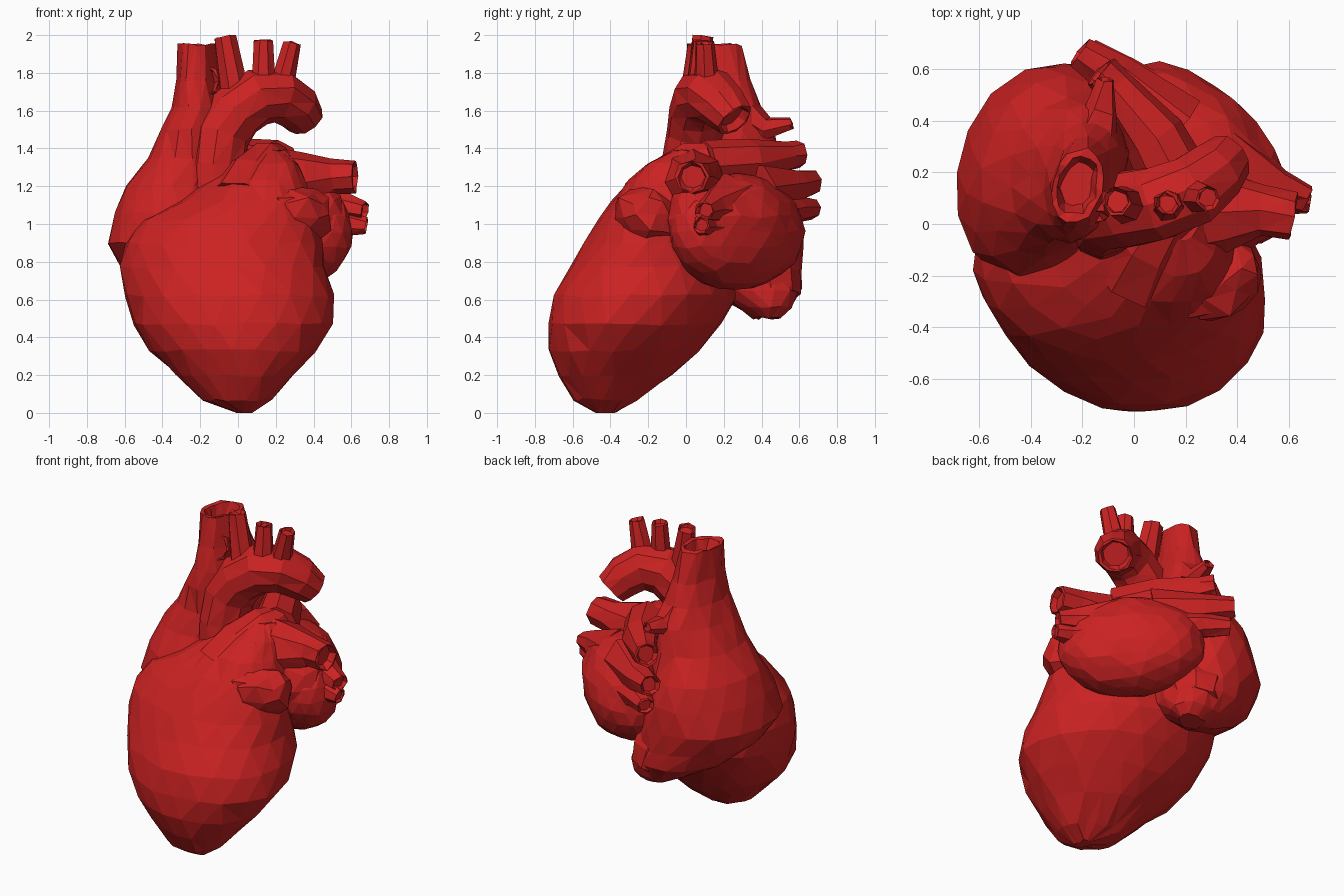
import bpy, bmesh, math, random
from mathutils import Vector, Matrix

random.seed(4)
red = bpy.data.materials.new("heart_red")
red.diffuse_color = (0.6, 0.016, 0.016, 1)


def finish(name, bm, jitter=0.0):
    for v in bm.verts:
        v.co += Vector([random.uniform(-jitter, jitter) for _ in range(3)])
        v.co.z = max(v.co.z, 0)
    bmesh.ops.triangulate(bm, faces=[f for f in bm.faces if len(f.verts) == 4])
    bmesh.ops.recalc_face_normals(bm, faces=bm.faces)
    mesh = bpy.data.meshes.new(name)
    bm.to_mesh(mesh)
    bm.free()
    mesh.materials.append(red)
    ob = bpy.data.objects.new(name, mesh)
    bpy.context.collection.objects.link(ob)
    return ob


def skin(name, rings, jitter=0.0):
    """Bridge a list of point rings and cap both ends."""
    bm = bmesh.new()
    rows = [[bm.verts.new(p) for p in ring] for ring in rings]
    n = len(rows[0])
    for a, b in zip(rows, rows[1:]):
        for i in range(n):
            bm.faces.new((a[i], a[(i + 1) % n], b[(i + 1) % n], b[i]))
    bm.faces.new(rows[0])
    bm.faces.new(rows[-1])
    return finish(name, bm, jitter)


def body(name, slices, n, power, jitter, lean=0.0):
    """Loft horizontal rounded slices given as (z, x0, x1, y0, y1); lean shifts the front to +x."""
    def bend(t):
        return math.copysign(abs(t) ** (2 / power), t)
    rings = []
    for k, (z, x0, x1, y0, y1) in enumerate(slices):
        ring = []
        for i in range(n):
            a = math.tau * (i + 0.5 * (k % 2)) / n
            dy = (y1 - y0) / 2 * bend(math.sin(a))
            ring.append(Vector(((x0 + x1) / 2 + (x1 - x0) / 2 * bend(math.cos(a)) - lean * dy,
                                (y0 + y1) / 2 + dy, z)))
        rings.append(ring)
    return skin(name, rings, jitter)


def tube(name, path, n=8, hollow=True, jitter=0.006):
    """Sweep a ring along (x, y, z, radius) points; the far end is a shallow opening."""
    pts = [Vector(p[:3]) for p in path]
    rad = [p[3] for p in path]
    dirs = [(pts[min(i + 1, len(pts) - 1)] - pts[max(i - 1, 0)]).normalized()
            for i in range(len(pts))]
    if hollow:
        end, d, r = pts[-1].copy(), dirs[-1], rad[-1]
        pts += [end, end - d * r * 0.4]
        rad += [r * 0.85, r * 0.7]
        dirs += [d, d]
    side = dirs[0].orthogonal().normalized()
    rings = []
    for p, r, d in zip(pts, rad, dirs):
        side = (side - d * side.dot(d)).normalized()
        up = d.cross(side)
        rings.append([p + (side * math.cos(math.tau * i / n) + up * math.sin(math.tau * i / n)) * r
                      for i in range(n)])
    return skin(name, rings, jitter)


def lobe(name, centre, size, turn, detail, jitter):
    bm = bmesh.new()
    bmesh.ops.create_icosphere(bm, subdivisions=detail, radius=1)
    m = (Matrix.Translation(centre) @ Matrix.Rotation(math.radians(turn), 4, 'Z')
         @ Matrix.Diagonal((*size, 1)))
    bmesh.ops.transform(bm, matrix=m, verts=bm.verts)
    return finish(name, bm, jitter)


# Ventricles: tilted egg with the apex at the front
body("ventricles", [
    (0.00, -0.01, 0.07, -0.48, -0.37), (0.07, -0.19, 0.18, -0.59, -0.26),
    (0.20, -0.33, 0.29, -0.68, -0.08), (0.33, -0.46, 0.40, -0.725, 0.07),
    (0.47, -0.55, 0.50, -0.735, 0.19), (0.62, -0.60, 0.51, -0.70, 0.28),
    (0.77, -0.62, 0.46, -0.62, 0.27), (0.90, -0.60, 0.44, -0.54, 0.22),
    (1.02, -0.51, 0.42, -0.46, 0.20), (1.12, -0.32, 0.40, -0.39, 0.15),
    (1.23, -0.14, 0.36, -0.31, 0.15), (1.32, -0.01, 0.32, -0.20, 0.15),
    (1.39, 0.06, 0.26, -0.06, 0.12)], 20, 2.0, 0.008, 0.15)

# Right atrium rising into the upper great vein, which flattens backwards
body("right_atrium", [
    (0.50, -0.17, 0.00, 0.36, 0.50), (0.56, -0.30, 0.05, 0.27, 0.56),
    (0.65, -0.47, 0.06, 0.10, 0.62), (0.76, -0.61, 0.05, -0.12, 0.62),
    (0.90, -0.69, 0.03, -0.23, 0.63), (1.06, -0.65, 0.00, -0.20, 0.61),
    (1.20, -0.59, -0.02, -0.13, 0.57), (1.35, -0.48, -0.03, -0.08, 0.50),
    (1.50, -0.40, -0.04, -0.07, 0.46), (1.62, -0.35, -0.06, -0.05, 0.40),
    (1.76, -0.32, -0.09, -0.02, 0.34), (1.95, -0.32, -0.12, 0.01, 0.29),
    (1.95, -0.30, -0.14, 0.04, 0.26), (1.88, -0.28, -0.16, 0.07, 0.24)], 16, 2.05, 0.008, -0.12)
tube("front_vein_stub", [(-0.20, 0.15, 1.72, 0.09), (-0.18, 0.02, 1.76, 0.09)])
tube("rear_vein_stub", [(-0.18, 0.25, 1.62, 0.12), (-0.13, 0.42, 1.50, 0.07),
                        (-0.11, 0.56, 1.53, 0.035)], 6)
tube("lower_great_vein", [(-0.15, 0.36, 0.80, 0.20), (-0.12, 0.44, 0.68, 0.18),
                          (-0.10, 0.46, 0.60, 0.15)], 8, False)

# Left atrium and its wrinkled front auricle
lobe("left_atrium", (0.25, 0.27, 0.96), (0.44, 0.25, 0.31), -45, 3, 0.008)
lobe("left_atrium_shoulder", (0.38, 0.08, 1.02), (0.19, 0.19, 0.24), -45, 2, 0.012)
lobe("left_auricle", (0.33, -0.22, 1.04), (0.19, 0.14, 0.165), 35, 2, 0.02)
lobe("auricle_tip", (0.25, -0.29, 1.08), (0.10, 0.09, 0.11), 35, 1, 0.015)

# Aorta with arch and three branches
tube("aorta", [(-0.11, -0.01, 1.10, 0.14), (-0.11, 0.02, 1.30, 0.15), (-0.09, 0.05, 1.47, 0.155),
               (-0.01, 0.06, 1.59, 0.155), (0.10, 0.08, 1.67, 0.15), (0.22, 0.13, 1.68, 0.145),
               (0.31, 0.20, 1.62, 0.13), (0.36, 0.26, 1.55, 0.105)], 10)
for i, (base, tip, r) in enumerate([((-0.01, 0.07, 1.65), (-0.07, 0.09, 1.99), 0.06),
                                    ((0.13, 0.07, 1.72), (0.13, 0.08, 1.97), 0.05),
                                    ((0.23, 0.11, 1.72), (0.29, 0.10, 1.96), 0.05)]):
    tube(f"arch_branch_{i + 1}", [(*base, r * 1.3), (*tip, r)], 7)

# Pulmonary trunk and arteries
tube("pulmonary_trunk", [(0.04, -0.14, 1.08, 0.22), (0.09, -0.04, 1.22, 0.18),
                         (0.16, 0.07, 1.31, 0.14), (0.20, 0.16, 1.35, 0.09)], 10, False)
tube("left_lung_artery", [(0.12, 0.02, 1.24, 0.18), (0.34, 0.05, 1.22, 0.165),
                          (0.50, 0.05, 1.25, 0.10), (0.62, 0.03, 1.25, 0.09)])
tube("right_lung_artery", [(0.20, 0.10, 1.31, 0.14), (0.08, 0.34, 1.33, 0.125),
                           (-0.08, 0.54, 1.36, 0.08), (-0.13, 0.59, 1.37, 0.075)])

# Lung veins
veins = {
    "left_upper": [(0.35, 0.22, 1.08, 0.19), (0.56, 0.14, 1.09, 0.08), (0.67, 0.10, 1.07, 0.055)],
    "left_lower": [(0.40, 0.18, 1.00, 0.19), (0.58, 0.10, 1.00, 0.07), (0.68, 0.08, 0.99, 0.045)],
    "right_upper": [(0.15, 0.36, 1.17, 0.16), (-0.08, 0.58, 1.20, 0.09), (-0.21, 0.67, 1.22, 0.065)],
    "right_lower": [(0.15, 0.38, 1.04, 0.16), (-0.05, 0.58, 1.08, 0.08), (-0.18, 0.67, 1.08, 0.055)],
}
for name, path in veins.items():
    tube(name + "_lung_vein", path, 7)
